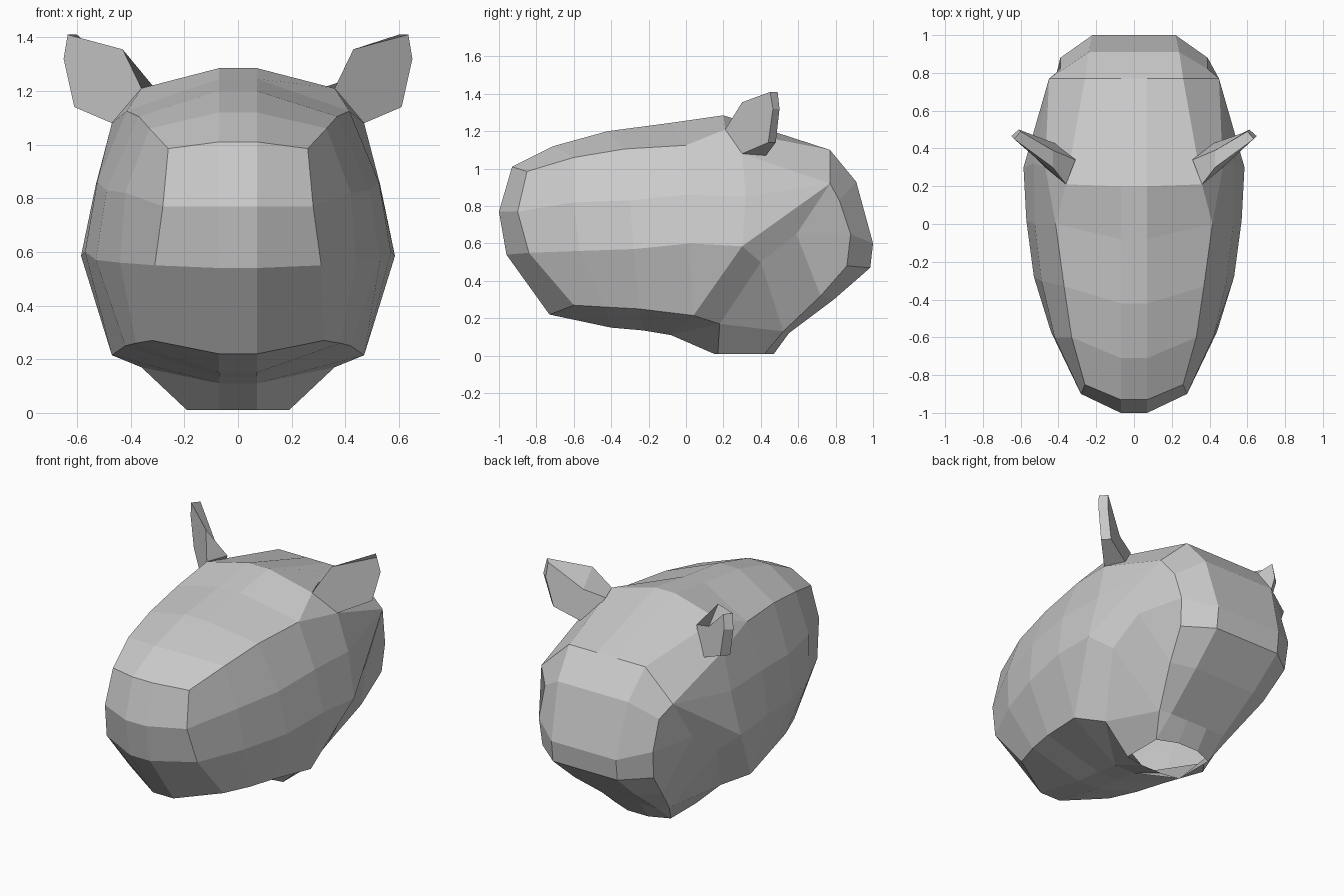
import bpy, bmesh

if "Cube" in bpy.data.objects:
    bpy.data.objects.remove(bpy.data.objects["Cube"])


def half_faces_to_object(name, faces):
    """Make faces given as point lists on the +x side, plus their mirror image."""
    bm = bmesh.new()
    for pts in faces:
        for s in (1, -1):
            uniq = []
            for p in pts:
                q = (s * p[0], p[1], p[2])
                if q not in uniq:
                    uniq.append(q)
            bm.faces.new([bm.verts.new(q) for q in uniq[::s]])
    bmesh.ops.remove_doubles(bm, verts=bm.verts, dist=0.0005)
    bmesh.ops.recalc_face_normals(bm, faces=bm.faces)
    me = bpy.data.meshes.new(name)
    bm.to_mesh(me)
    bm.free()
    ob = bpy.data.objects.new(name, me)
    bpy.context.collection.objects.link(ob)
    return ob


def strip(a, b):
    """Quads between two rows of points."""
    return [[a[i], a[i + 1], b[i + 1], b[i]] for i in range(len(a) - 1)]


def at_x(x, yz):
    return [(x, y, z) for y, z in yz]


def centre(row):
    return [(0, y, z) for _, y, z in row]


# Rows running from the nose to the back
brow = at_x(.07, [(-.93, 1.01), (-.71, 1.12), (-.42, 1.2), (-.08, 1.245), (.2, 1.285)])
crease = [(.26, -.85, .985), (.33, -.6, 1.06), (.37, -.33, 1.105), (.415, 0, 1.125), (.47, .3, 1.08)]
upper = [(.28, -.9, .77), (.42, -.6, .82), (.49, -.3, .83), (.525, 0, .86), (.53, .32, .85)]
cheek = [(.31, -.84, .55), (.44, -.57, .56), (.53, -.28, .57), (.57, .02, .6), (.585, .3, .585)]
jaw = [(.32, -.6, .27), (.38, -.43, .26), (.42, -.25, .25), (.47, .04, .215)]
chin = at_x(.07, [(-.73, .22), (-.4, .15), (-.23, .135), (-.08, .11)])

# Nose columns
nose = [brow[0], (.07, -1, .77), (.07, -.96, .54), chin[0]]
nose_side = [crease[0], upper[0], cheek[0], jaw[0]]

# Back columns and neck opening
back = [(.26, .77, 1.1), (.24, .91, .93), (.22, 1, .6), (.22, .985, .47), (.21, .79, .3), (.19, .55, .12)]
back_side = [(.45, .77, .92), (.39, .82, .83), (.39, .88, .65), (.38, .86, .48), (.34, .72, .32), (.25, .52, .13)]
back_mid = [(.07, y, z) for _, y, z in back]
neck = [(.07, .15, .01), (.19, .17, .01), (.19, .42, .01), (.07, .47, .01)]
# Inset row behind the overhanging cheek
mid = [(.46, .59, .65), (.49, .4, .5), (.36, .18, .17)]
temple = (.36, .21, 1.21)
P, Q, R = back_side[0], cheek[4], jaw[3]

faces = []
for a, b in ((brow, crease), (crease, upper), (upper, cheek)):
    faces += strip(a[:4], b[:4])
faces += strip(cheek[:4], jaw) + strip(jaw, chin)
faces += strip(nose, nose_side) + strip(back, back_side) + strip(back_mid, back)
faces += strip(crease[3:], upper[3:]) + strip(upper[3:], cheek[3:])
for row in (brow, nose, chin, back_mid):
    faces += strip(row, centre(row))
# Crown
faces += [
    [brow[3], crease[3], temple, brow[4]], [crease[3], crease[4], temple],
    [brow[4], temple, back[0], back_mid[0]], [temple, crease[4], P, back[0]],
    strip([brow[4], back_mid[0]], centre([brow[4], back_mid[0]]))[0],
]
# Cheek to back of head
faces += [
    [crease[4], upper[4], P], [upper[4], Q, P], [cheek[3], R, Q],
    [P, Q, mid[1], mid[0]], [Q, R, mid[2], mid[1]],
    [P, mid[0], back_side[2], back_side[1]],
    [mid[0], back_side[4], back_side[3], back_side[2]],
    [mid[0], mid[1], back_side[5], back_side[4]],
]
# Neck
faces += [
    [mid[1], mid[2], back_side[5]],
    [mid[2], neck[1], neck[2], back_side[5]],
    [R, chin[3], mid[2]], [mid[2], chin[3], neck[0], neck[1]],
    [back_side[5], neck[2], back[5]], [back[5], neck[2], neck[3], back_mid[5]],
]
for pair in ([chin[3], neck[0]], [back_mid[5], neck[3]]):
    faces += strip(pair, centre(pair))
half_faces_to_object("head", faces)

# Ears: thin angled plates
front = [(.36, .21, 1.21), (.43, .3, 1.355), (.635, .45, 1.41),
         (.65, .465, 1.32), (.61, .44, 1.14), (.47, .3, 1.08)]
rear = [(.31, .34, 1.21), (.43, .39, 1.25), (.6, .49, 1.41),
        (.61, .5, 1.32), (.57, .48, 1.14), (.4, .42, 1.06)]
half_faces_to_object("ears", [front, rear[::-1]] + strip(front + front[:1], rear + rear[:1]))
